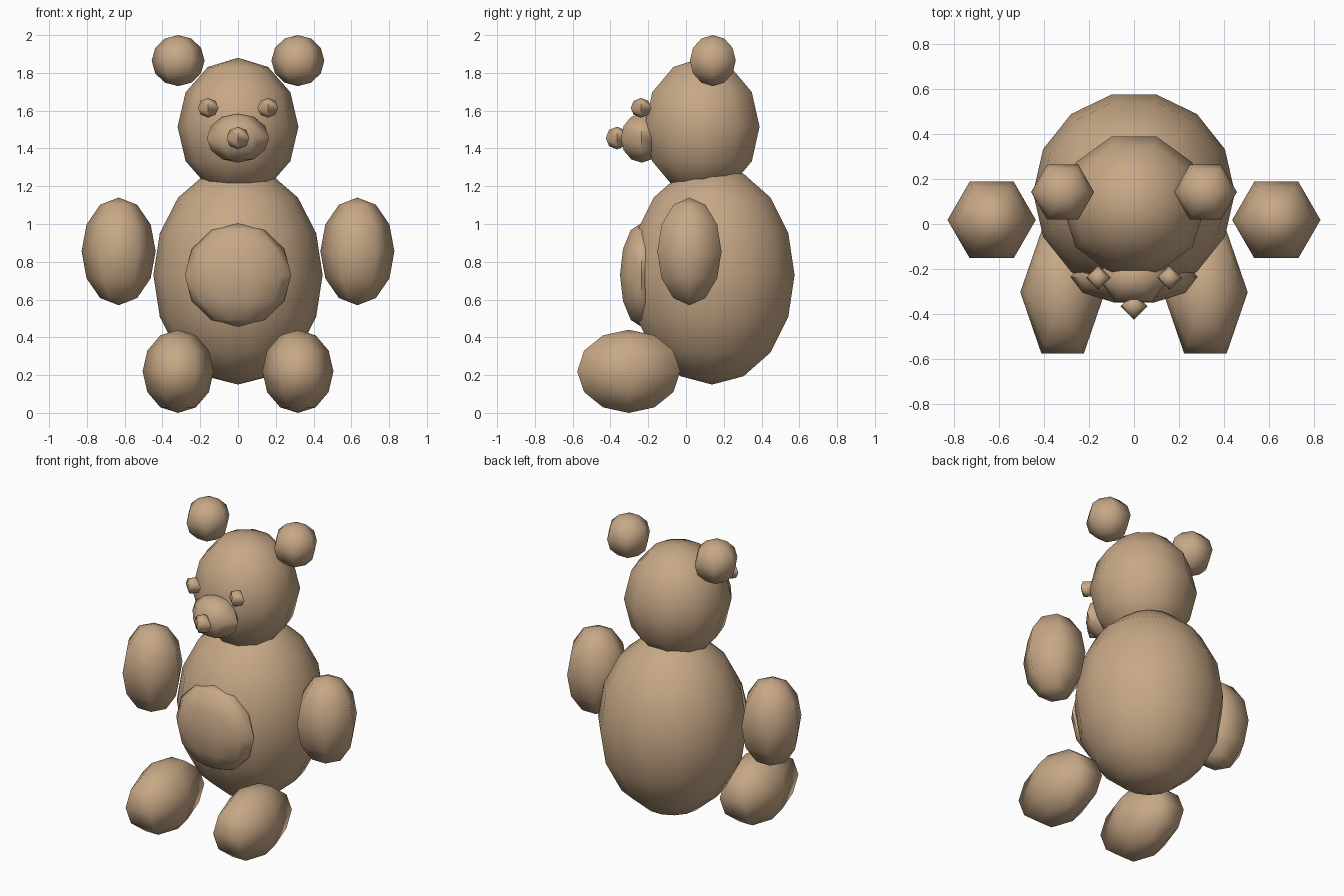
import bpy, bmesh
from math import sin, cos, pi, radians

if "Cube" in bpy.data.objects:
    bpy.data.objects.remove(bpy.data.objects["Cube"])

fur = bpy.data.materials.new("tan_fur")
fur.diffuse_color = (0.57, 0.39, 0.24, 1)
fur.use_nodes = True
fur.node_tree.nodes["Principled BSDF"].inputs["Base Color"].default_value = fur.diffuse_color


def ball(name, loc, radii, segs, rings):
    """Low-poly ellipsoid, poles on z, first meridian on +x."""
    bm = bmesh.new()

    def vert(t, a):
        return bm.verts.new((radii[0] * sin(t) * cos(a),
                             radii[1] * sin(t) * sin(a),
                             radii[2] * cos(t)))

    top, bottom = vert(0, 0), vert(pi, 0)
    loops = [[vert(pi * r / rings, 2 * pi * s / segs) for s in range(segs)]
             for r in range(1, rings)]
    for s in range(segs):
        n = (s + 1) % segs
        bm.faces.new((top, loops[0][s], loops[0][n]))
        bm.faces.new((bottom, loops[-1][n], loops[-1][s]))
        for a, b in zip(loops, loops[1:]):
            bm.faces.new((a[s], b[s], b[n], a[n]))
    mesh = bpy.data.meshes.new(name)
    bm.to_mesh(mesh)
    bm.free()
    mesh.materials.append(fur)
    obj = bpy.data.objects.new(name, mesh)
    obj.location = loc
    bpy.context.collection.objects.link(obj)
    bpy.ops.object.select_all(action='DESELECT')
    obj.select_set(True)
    bpy.context.view_layer.objects.active = obj
    bpy.ops.object.shade_smooth_by_angle(angle=radians(70))
    return obj


# Centre line: torso, tummy patch, head, muzzle, nose
ball("body", (0, 0.138, 0.73), (0.448, 0.448, 0.58), 14, 8)
ball("tummy_patch", (0, -0.235, 0.73), (0.282, 0.12, 0.275), 10, 6)
ball("head", (0, 0.085, 1.515), (0.32, 0.32, 0.365), 10, 6)
ball("muzzle", (0, -0.235, 1.455), (0.165, 0.127, 0.13), 6, 6)
ball("nose", (0, -0.365, 1.455), (0.06, 0.06, 0.06), 4, 4)

# Paired parts
for side, x in (("left", 1), ("right", -1)):
    ball(side + "_ear", (x * 0.317, 0.142, 1.865), (0.14, 0.14, 0.135), 6, 6)
    ball(side + "_eye", (x * 0.158, -0.238, 1.615), (0.055, 0.055, 0.052), 4, 4)
    ball(side + "_arm", (x * 0.632, 0.018, 0.855), (0.196, 0.196, 0.285), 6, 6)
    ball(side + "_leg", (x * 0.317, -0.303, 0.22), (0.188, 0.315, 0.22), 6, 6)
